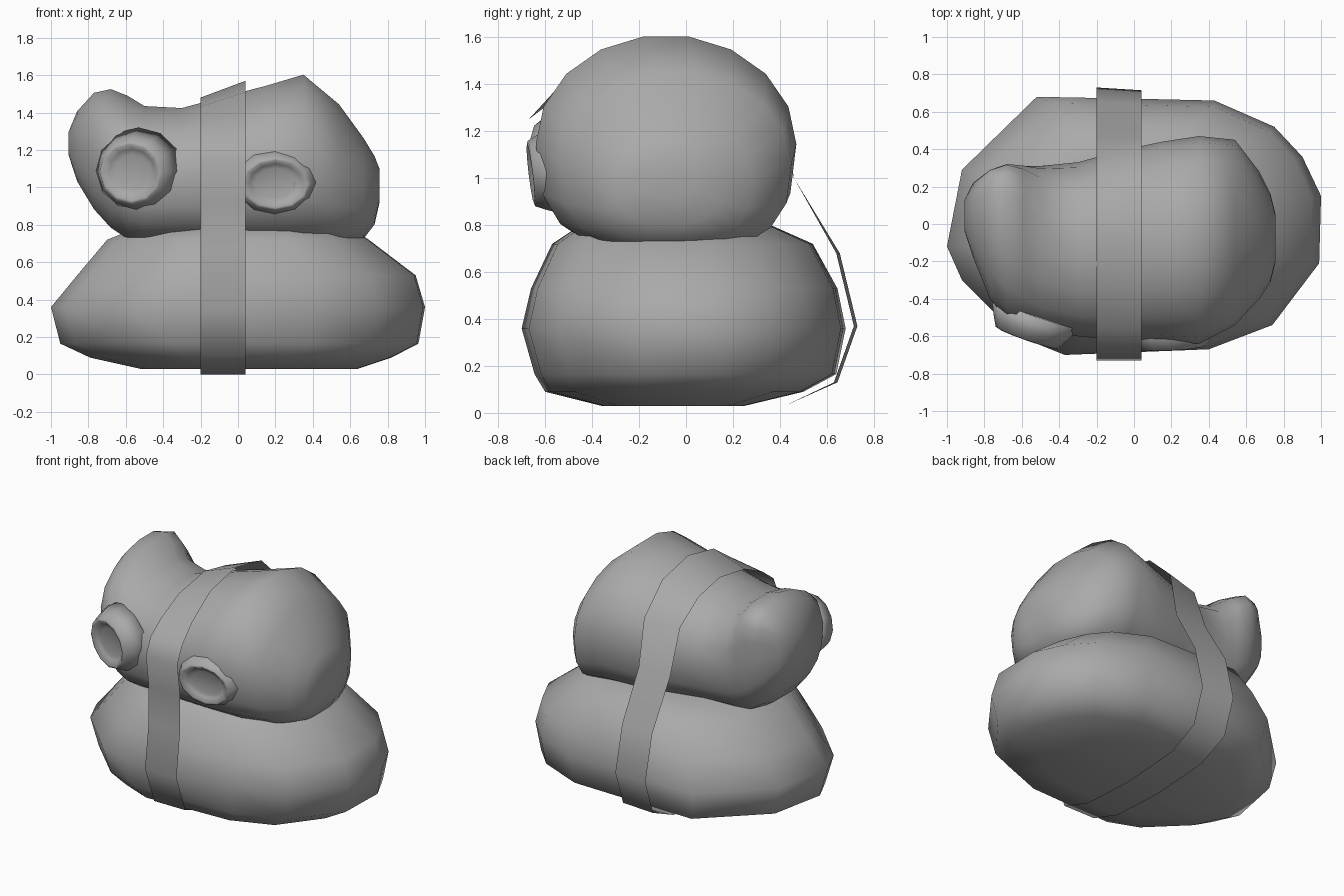
import bpy, bmesh, math
from mathutils import Vector

cube = bpy.data.objects.get("Cube")
if cube:
    bpy.data.objects.remove(cube, do_unlink=True)

COLOUR = (.4, .4, .4, 1)
grey = bpy.data.materials.new("mid grey")
grey.use_nodes = True
grey.diffuse_color = COLOUR
grey.node_tree.nodes["Principled BSDF"].inputs["Base Color"].default_value = COLOUR


def loft(name, rings, caps=True):
    """Skin a list of closed point rings into one smooth object."""
    bm = bmesh.new()
    rows = [[bm.verts.new(p) for p in ring] for ring in rings]
    n = len(rows[0])
    for a, b in zip(rows, rows[1:]):
        for i in range(n):
            j = (i + 1) % n
            bm.faces.new((a[i], a[j], b[j], b[i]))
    if caps:
        for row in (rows[0], rows[-1]):
            centre = bm.verts.new(sum((v.co for v in row), Vector()) / n)
            for i in range(n):
                bm.faces.new((row[i], row[(i + 1) % n], centre))
        bmesh.ops.recalc_face_normals(bm, faces=bm.faces)
    for f in bm.faces:
        f.smooth = True
    mesh = bpy.data.meshes.new(name)
    bm.to_mesh(mesh)
    bm.free()
    mesh.materials.append(grey)
    bpy.context.collection.objects.link(bpy.data.objects.new(name, mesh))


def remap(v, lo, hi, new_lo, new_hi):
    return new_lo + (v - lo) / (hi - lo) * (new_hi - new_lo)


# Base: an uneven plan outline resized at each height
outline = [(-.92, .29), (-.52, .68), (0, .67), (.43, .66), (.75, .52), (.9, .36),
           (1, .15), (.99, -.21), (.74, -.54), (.4, -.67), (-.37, -.7),
           (-.62, -.6), (-.92, -.3), (-1, -.12)]
# height, x range, y range
levels = [(.03, -.52, .64, -.36, .25), (.09, -.79, .82, -.6, .5),
          (.165, -.95, .965, -.645, .64), (.36, -1, 1, -.7, .68),
          (.53, -.86, .95, -.66, .645), (.72, -.7, .7, -.57, .54),
          (.8, -.5, .58, -.45, .36)]
loft("base_mound", [[(remap(x, -1, 1, x0, x1), remap(y, -.7, .68, y0, y1), z)
                     for x, y in outline] for z, x0, x1, y0, y1 in levels])

# Topping: rounded sections along x, leaning toward a knob at one end
# x, y range, z range, sideways lean of the crown
sections = [(-.905, -.04, .13, 1.17, 1.3, 0), (-.86, -.18, .22, 1.03, 1.41, .06),
            (-.77, -.4, .28, .88, 1.51, .16), (-.68, -.51, .31, .78, 1.53, .18),
            (-.59, -.55, .31, .72, 1.495, .15), (-.5, -.58, .31, .7, 1.44, .08),
            (-.3, -.6, .33, .7, 1.43, 0), (-.08, -.62, .39, .69, 1.49, 0),
            (.15, -.63, .44, .68, 1.55, 0), (.35, -.64, .47, .68, 1.61, 0),
            (.54, -.54, .45, .68, 1.45, 0), (.67, -.4, .28, .72, 1.27, 0),
            (.73, -.31, .16, .8, 1.17, 0), (.757, -.2, .05, .92, 1.1, 0)]


def section(x, y0, y1, z0, z1, lean, sides=18):
    ring = []
    for i in range(sides):
        t = math.tau * i / sides
        c, s = math.cos(t), math.sin(t)
        power = 1 - lean if s >= 0 else .75
        c, s = (math.copysign(abs(v) ** power, v) for v in (c, s))
        ring.append((x, (y0 + y1) / 2 + c * (y1 - y0) / 2 + lean * max(s, 0) ** 2,
                     (z0 + z1) / 2 + s * (z1 - z0) / 2))
    return ring


loft("topping", [section(*s) for s in sections])


# Suckers: shallow dishes in soft swellings on the front
def sucker(name, centre, normal, rx, rz):
    turn = Vector(normal).to_track_quat('Z', 'Y')
    profile = [(1.45, -.13), (1.2, -.04), (1.04, .008), (.95, .012),
               (.78, -.012), (.6, -.022)]
    loft(name, [[Vector(centre) + turn @ Vector((r * rx * math.cos(math.tau * i / 12),
                                                 r * rz * math.sin(math.tau * i / 12), h))
                 for i in range(12)] for r, h in profile])


sucker("left_sucker", (.2, -.65, 1.02), (.05, -1, -.12), .18, .135)
sucker("right_sucker", (-.57, -.6, 1.08), (-.35, -1, -.08), .17, .16)

# Band: a thin loop around both parts, lower on its right edge
path = [(-.73, .36), (-.69, .67), (-.69, .92), (-.72, 1.14), (-.67, 1.25), (-.56, 1.37),
        (-.36, 1.51), (-.08, 1.57), (.2, 1.51), (.4, 1.32), (.46, 1), (.64, .68),
        (.715, .37), (.63, .13), (.42, .03), (0, 0), (-.4, .02), (-.63, .1)]
right_edge = []
for y, z in path:
    drop = min(max((z - 1.25) / .3, 0), 1) * .09
    shift = -.05 if y > .1 and z > 1.1 else .015 if y > .5 else 0
    right_edge.append((-.2, y + shift, z - drop))
left_edge = [(.04, y, z) for y, z in path]
loft("band", [left_edge, right_edge], caps=False)
